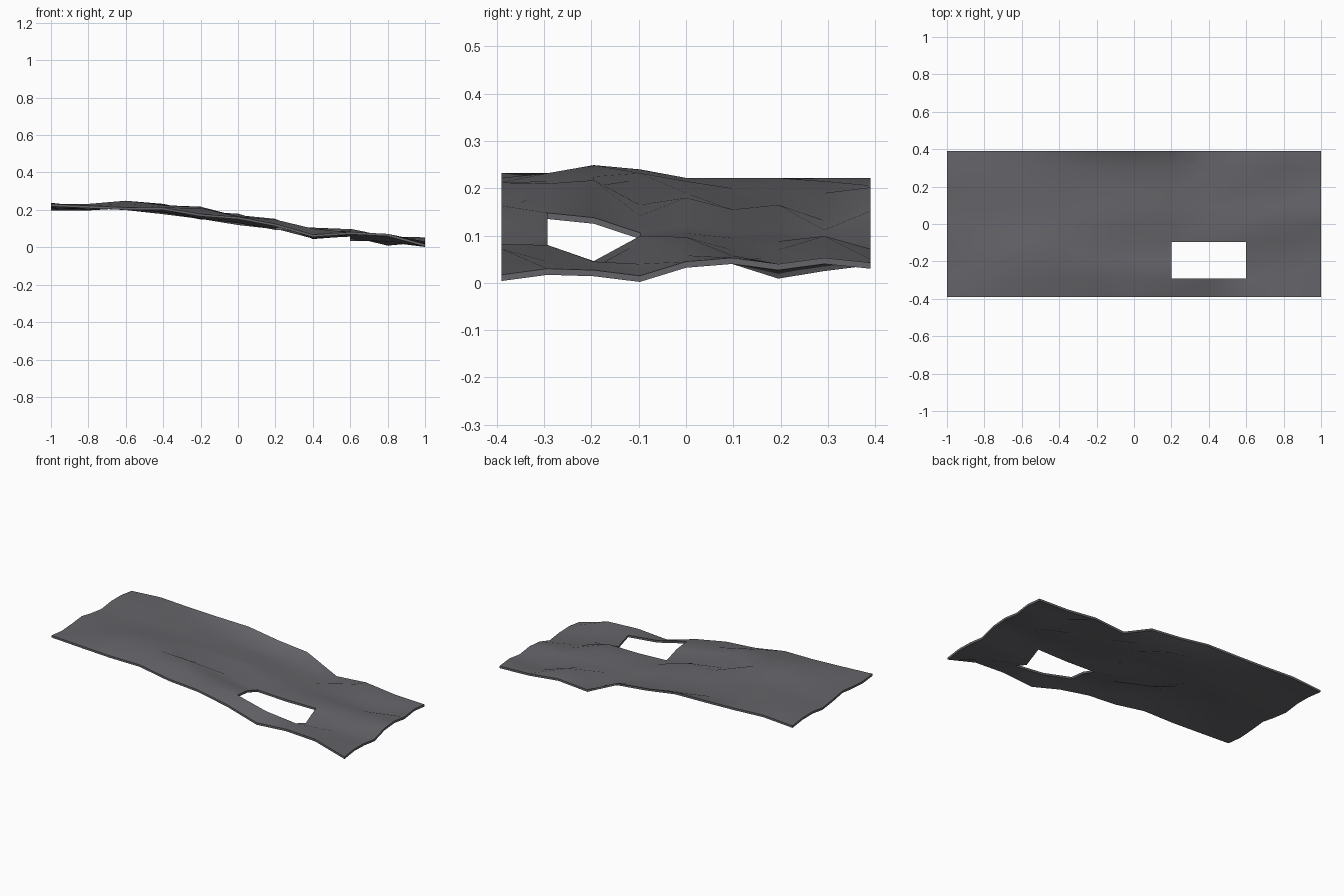
import bpy, bmesh, math

if "Cube" in bpy.data.objects:
    bpy.data.objects.remove(bpy.data.objects["Cube"])

# Surface heights in thousandths: one row per x station (-1 to 1), front to back
HEIGHTS = [
    (232, 222, 228, 238, 221, 209, 222, 221, 209),
    (222, 232, 215, 215, 210, 220, 218, 222, 222),
    (213, 232, 249, 240, 222, 222, 222, 215, 212),
    (212, 215, 225, 232, 215, 200, 200, 190, 206),
    (178, 210, 217, 165, 190, 162, 172, 165, 202),
    (163, 165, 165, 142, 180, 155, 165, 132, 172),
    (125, 148, 138, 106, 120, 110, 110, 112, 152),
    (68, 100, 75, 98, 105, 95, 88, 60, 57),
    (82, 80, 46, 99, 97, 70, 70, 99, 72),
    (72, 45, 45, 40, 58, 58, 22, 38, 50),
    (17, 30, 27, 15, 45, 53, 40, 53, 43),
]
HALF_WIDTH = 0.39
THICKNESS = 0.013
HOLE = {(6, 1), (6, 2), (7, 1), (7, 2)}   # missing cells

charcoal = bpy.data.materials.new("charcoal grey")
charcoal.diffuse_color = (0.130, 0.127, 0.140, 1)
charcoal.use_nodes = True
charcoal.node_tree.nodes["Principled BSDF"].inputs["Base Color"].default_value = charcoal.diffuse_color

# Warped sheet as a grid with a rectangular opening
bm = bmesh.new()
nx, ny = len(HEIGHTS) - 1, len(HEIGHTS[0]) - 1
grid = [[bm.verts.new((-1 + 2 * i / nx, HALF_WIDTH * (2 * j / ny - 1), z / 1000))
         for j, z in enumerate(row)] for i, row in enumerate(HEIGHTS)]
for i in range(nx):
    for j in range(ny):
        if (i, j) not in HOLE:
            bm.faces.new((grid[i][j], grid[i + 1][j], grid[i + 1][j + 1], grid[i][j + 1]))
bmesh.ops.delete(bm, geom=[v for v in bm.verts if not v.link_faces], context='VERTS')

# Underside and rim: a copy dropped by the sheet thickness, joined along open edges
top_faces = list(bm.faces)
rim = [e for e in bm.edges if e.is_boundary]
under = {v: bm.verts.new((v.co.x, v.co.y, v.co.z - THICKNESS)) for v in list(bm.verts)}
for f in top_faces:
    bm.faces.new([under[v] for v in reversed(f.verts)])
for e in rim:
    a, b = e.verts
    bm.faces.new((a, b, under[b], under[a]))
bmesh.ops.recalc_face_normals(bm, faces=bm.faces)

mesh = bpy.data.meshes.new("warped_sheet")
bm.to_mesh(mesh)
bm.free()
mesh.materials.append(charcoal)
sheet = bpy.data.objects.new("warped_sheet", mesh)
bpy.context.collection.objects.link(sheet)

# Smooth surface with crisp rim
bpy.context.view_layer.objects.active = sheet
sheet.select_set(True)
bpy.ops.object.shade_smooth_by_angle(angle=math.radians(45))
